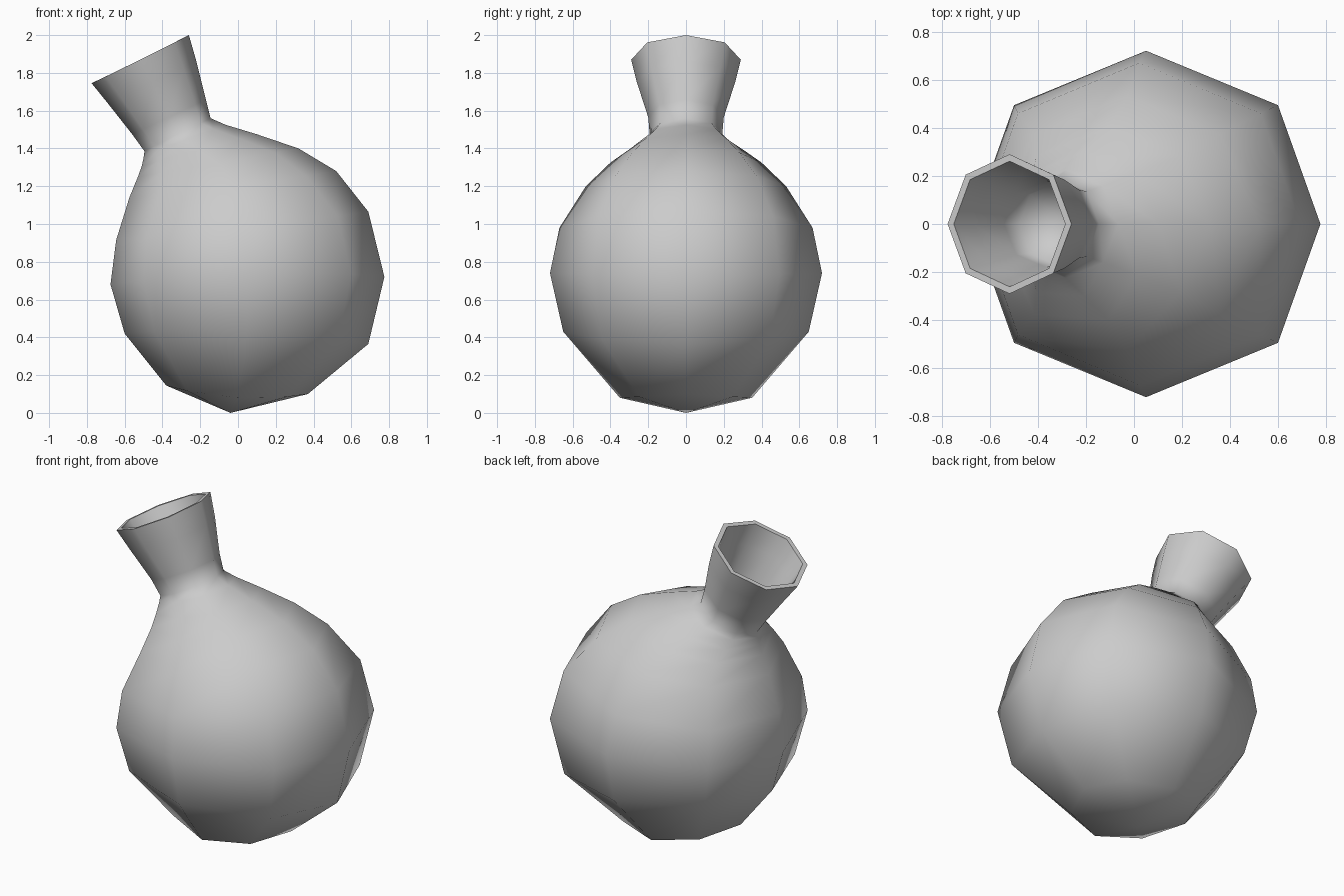
import bpy, bmesh, math

if "Cube" in bpy.data.objects:
    bpy.data.objects.remove(bpy.data.objects["Cube"])

SIDES = 8

# Rings of the tilted flask: left x, left z, right x, right z, half depth, side z
BODY = [
    (-0.38, 0.145, 0.37, 0.10, 0.35, 0.08),
    (-0.60, 0.42, 0.69, 0.365, 0.65, 0.43),
    (-0.675, 0.68, 0.775, 0.72, 0.72, 0.74),
    (-0.645, 0.915, 0.69, 1.065, 0.67, 0.98),
    (-0.575, 1.14, 0.52, 1.28, 0.53, 1.20),
    (-0.53, 1.25, 0.32, 1.40, 0.40, 1.325),
    (-0.51, 1.305, 0.10, 1.475, 0.30, 1.395),
    (-0.50, 1.35, -0.065, 1.525, 0.225, 1.445),
]
NECK = [
    (-0.495, 1.385, -0.145, 1.56, 0.192, 1.475),
    (-0.56, 1.475, -0.17, 1.66, 0.20, 1.565),
    (-0.69, 1.64, -0.22, 1.86, 0.26, 1.75),
    (-0.775, 1.745, -0.26, 2.00, 0.29, 1.87),
]


def add_ring(bm, ring, scale=1.0, square=False):
    lx, lz, rx, rz, depth, side_z = ring
    cx, cz = (lx + rx) / 2, (lz + rz) / 2
    verts = []
    for i in range(SIDES):
        a = 2 * math.pi * i / SIDES
        c, s = math.cos(a), math.sin(a)
        lift = (side_z - cz) * s * s
        if square and i % 2:
            c, s = c * 1.07, s * 0.97
        verts.append(bm.verts.new((cx + c * scale * (rx - lx) / 2,
                                   s * scale * depth,
                                   cz + c * scale * (rz - lz) / 2 + lift)))
    return verts


def bridge(bm, a, b):
    for i in range(SIDES):
        j = (i + 1) % SIDES
        bm.faces.new((a[i], a[j], b[j], b[i]))


def cap(bm, ring, pole):
    tip = bm.verts.new(pole)
    for i in range(SIDES):
        bm.faces.new((ring[i], ring[(i + 1) % SIDES], tip))


bm = bmesh.new()
# Outer body and neck
rings = [add_ring(bm, r, square=1 <= k <= 3) for k, r in enumerate(BODY)]
rings += [add_ring(bm, r) for r in NECK]
# Lip and hollow inside of the neck
rings += [add_ring(bm, r, 0.9) for r in reversed(NECK)]
for a, b in zip(rings, rings[1:]):
    bridge(bm, a, b)
# Bottom point and rounded floor of the hollow
cap(bm, rings[0], (-0.04, 0, 0.0))
cap(bm, rings[-1], (-0.29, 0, 1.41))
bmesh.ops.recalc_face_normals(bm, faces=bm.faces)

mesh = bpy.data.meshes.new("flask")
bm.to_mesh(mesh)
bm.free()
flask = bpy.data.objects.new("flask", mesh)
bpy.context.collection.objects.link(flask)

# Smooth shading with a crisp lip
bpy.context.view_layer.objects.active = flask
flask.select_set(True)
bpy.ops.object.shade_smooth_by_angle(angle=math.radians(65))
